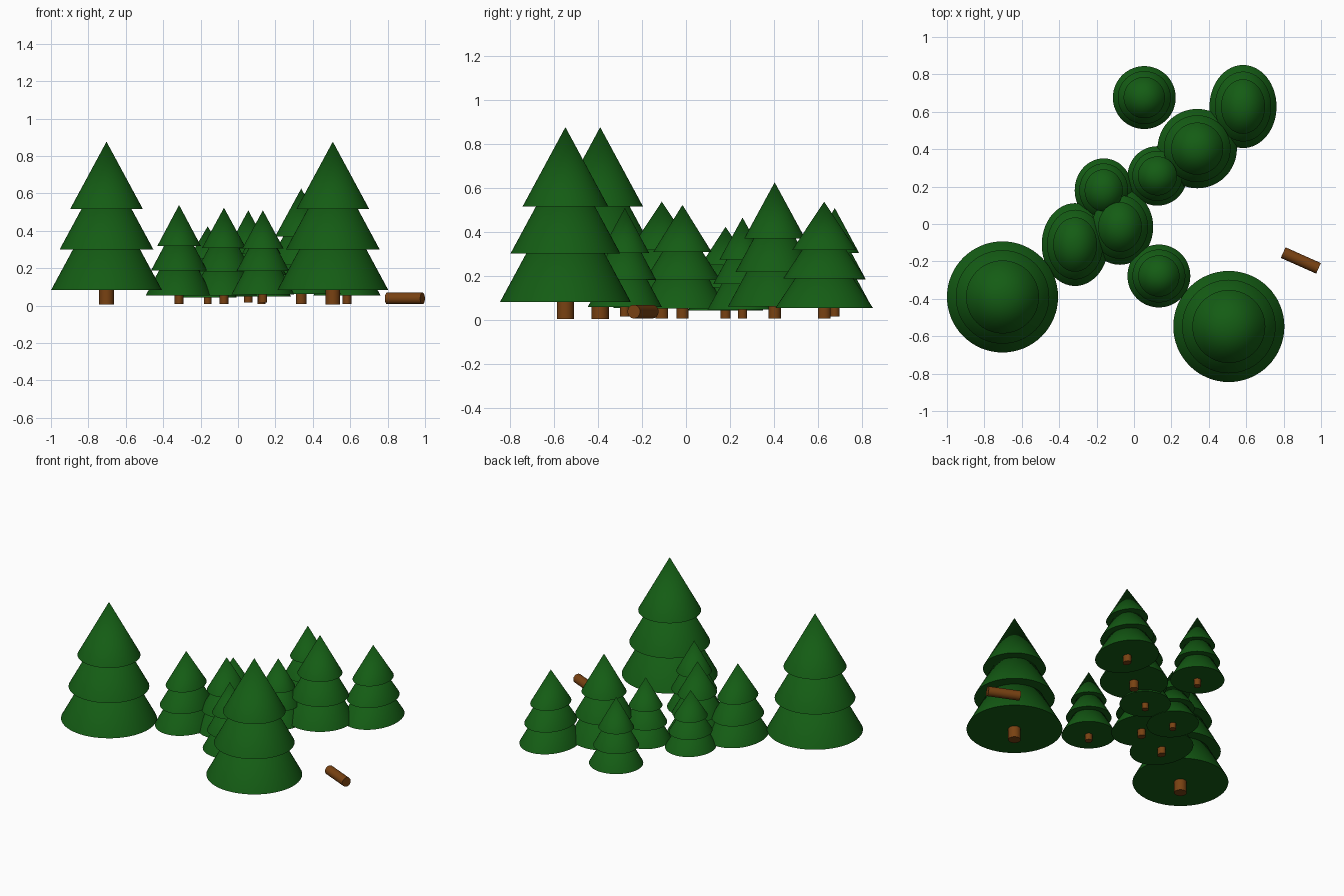
import bpy, math

if "Cube" in bpy.data.objects:
    bpy.data.objects.remove(bpy.data.objects["Cube"])

def material(name, rgb):
    m = bpy.data.materials.new(name)
    m.diffuse_color = (*rgb, 1)
    m.use_nodes = True
    m.node_tree.nodes["Principled BSDF"].inputs["Base Color"].default_value = m.diffuse_color
    return m

GREEN = material("pine green", (0.007, 0.108, 0.007))
BROWN = material("bark brown", (0.19, 0.054, 0.006))

# Proportions of the largest tree, relative to its foot
TRUNK_R, TRUNK_H = 0.039, 0.12
SLOPE = 0.54                      # radius lost per unit of height
TIERS = [(0.077, 0.297), (0.296, 0.250), (0.510, 0.195)]   # base z, radius

# x, y, foot z, scale x, scale y, scale z
TREES = [
    (-0.703, -0.390, 0.005, 1.000, 1.000, 1.000),
    (0.507, -0.548, 0.005, 1.000, 1.000, 1.000),
    (-0.315, -0.110, 0.007, 0.600, 0.745, 0.609),
    (-0.075, -0.016, 0.007, 0.598, 0.680, 0.592),
    (-0.162, 0.180, 0.007, 0.522, 0.575, 0.478),
    (0.125, 0.257, 0.007, 0.535, 0.535, 0.526),
    (0.338, 0.403, 0.007, 0.714, 0.714, 0.710),
    (0.583, 0.628, 0.007, 0.603, 0.747, 0.609),
    (0.133, -0.278, 0.016, 0.566, 0.566, 0.566),
    (0.055, 0.676, 0.016, 0.566, 0.566, 0.566),
]

def finish(name, mat):
    o = bpy.context.object
    o.name = name
    o.data.materials.append(mat)
    bpy.ops.object.shade_smooth_by_angle(angle=math.radians(30))
    return o

def tree(n, x, y, z, sx, sy, sz):
    # trunk
    bpy.ops.mesh.primitive_cylinder_add(vertices=32, radius=TRUNK_R, depth=TRUNK_H,
                                        location=(x, y, z + TRUNK_H / 2 * sz))
    finish(f"trunk_{n}", BROWN).scale = (sx, sy, sz)
    # three stacked foliage cones
    for i, (base, r) in enumerate(TIERS):
        h = r / SLOPE
        bpy.ops.mesh.primitive_cone_add(vertices=64, radius1=r, radius2=0, depth=h,
                                        location=(x, y, z + (base + h / 2) * sz))
        finish(f"foliage_{n}_tier_{i + 1}", GREEN).scale = (sx, sy, sz)

for n, t in enumerate(TREES, 1):
    tree(n, *t)

# fallen log lying on the ground
bpy.ops.mesh.primitive_cylinder_add(vertices=32, radius=0.031, depth=0.207,
                                    location=(0.892, -0.195, 0.038),
                                    rotation=(0, math.pi / 2, math.radians(-24)))
finish("fallen_log", BROWN)
